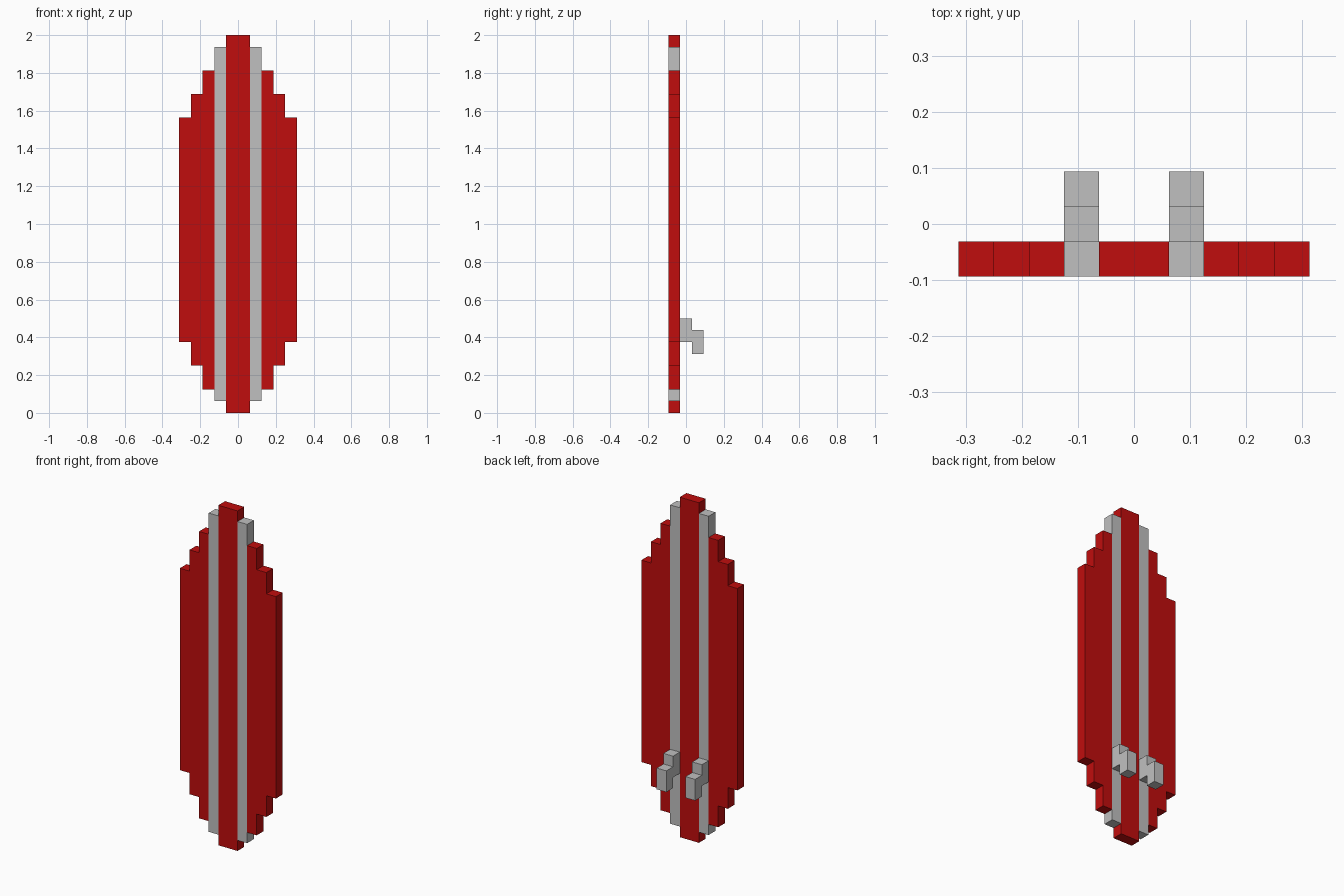
import bpy
import bmesh
from mathutils import Vector

if "Cube" in bpy.data.objects:
    bpy.data.objects.remove(bpy.data.objects["Cube"], do_unlink=True)

U = 1 / 16  # size of one block


def material(name, color):
    mat = bpy.data.materials.new(name)
    mat.use_nodes = True
    mat.diffuse_color = color
    bsdf = next(n for n in mat.node_tree.nodes if n.type == 'BSDF_PRINCIPLED')
    bsdf.inputs["Base Color"].default_value = color
    return mat


red = material("red", (0.53, 0.004, 0.004, 1))
grey = material("light grey", (0.53, 0.53, 0.53, 1))


def prism(name, outline, depth, mat):
    """Extrude an outline of 3D points (in blocks) along a depth vector."""
    bm = bmesh.new()
    face = bm.faces.new([bm.verts.new(Vector(p) * U) for p in outline])
    ext = bmesh.ops.extrude_face_region(bm, geom=[face])
    verts = [g for g in ext["geom"] if isinstance(g, bmesh.types.BMVert)]
    bmesh.ops.translate(bm, vec=Vector(depth) * U, verts=verts)
    bmesh.ops.recalc_face_normals(bm, faces=bm.faces)
    mesh = bpy.data.meshes.new(name)
    bm.to_mesh(mesh)
    bm.free()
    mesh.materials.append(mat)
    obj = bpy.data.objects.new(name, mesh)
    bpy.context.collection.objects.link(obj)
    return obj


FRONT, THICK = -1.5, (0, 1, 0)


def plank(name, x0, x1, z0, z1, mat):
    outline = [(x0, FRONT, z0), (x1, FRONT, z0), (x1, FRONT, z1), (x0, FRONT, z1)]
    return prism(name, outline, THICK, mat)


# Centre plank
plank("board_centre", -1, 1, 0, 32, red)

# Stepped outer edge: bottom and top height of each one-block column
steps = [(2, 29), (4, 27), (6, 25)]
lower, upper = [], []
for i, (z0, z1) in enumerate(steps):
    for x in (2 + i, 3 + i):
        lower.append((x, z0))
        upper.append((x, z1))

# Fin outline in y and z: a block against the board, a lower one behind it
fin = [(-0.5, 6), (0.5, 6), (0.5, 5), (1.5, 5),
       (1.5, 7), (0.5, 7), (0.5, 8), (-0.5, 8)]

for side, s in (("left", 1), ("right", -1)):
    plank(f"stripe_{side}", s, 2 * s, 1, 31, grey)
    prism(f"board_edge_{side}",
          [(s * x, FRONT, z) for x, z in lower + upper[::-1]], THICK, red)
    prism(f"fin_{side}", [(s, y, z) for y, z in fin], (s, 0, 0), grey)
